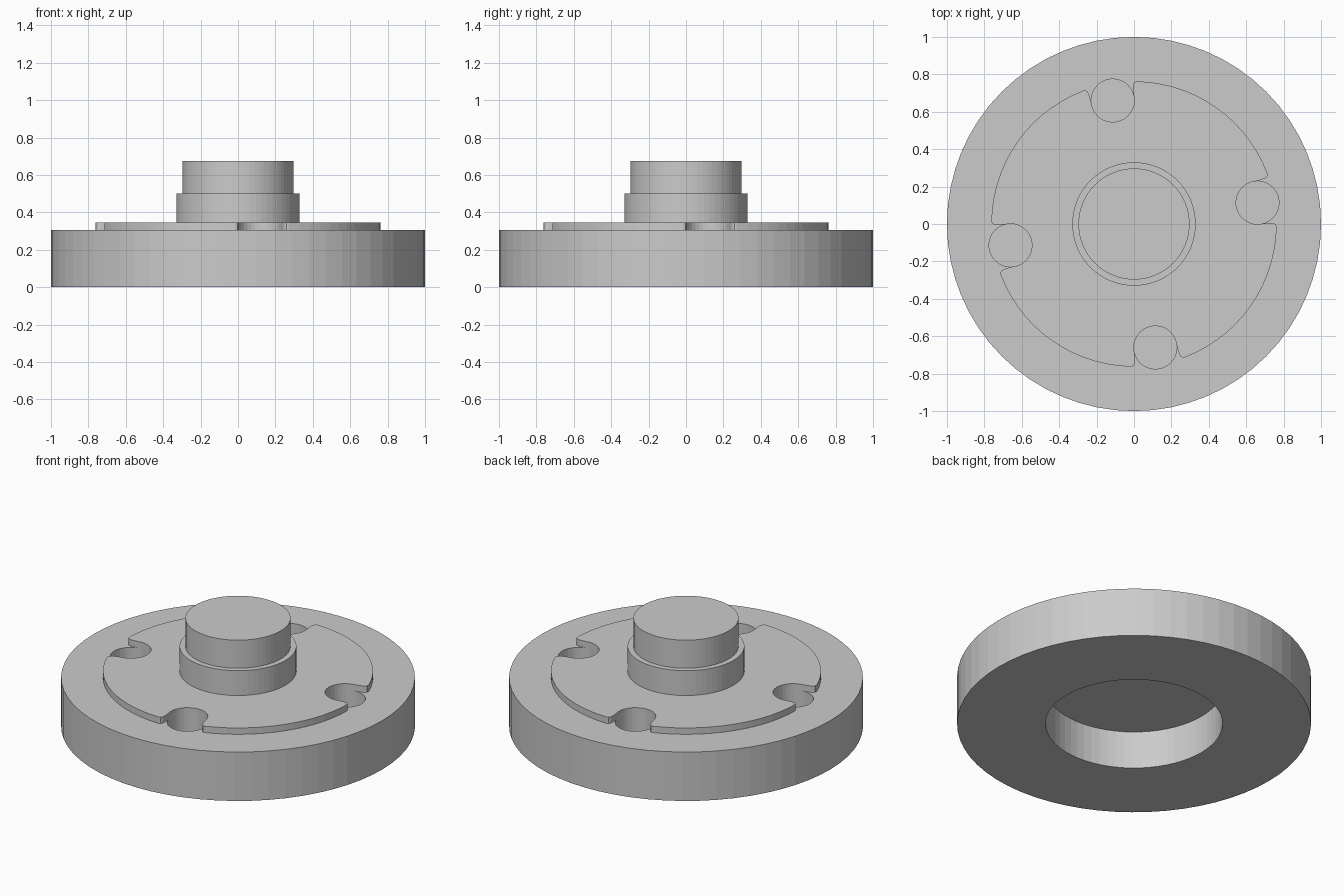
import bpy, bmesh
from math import sin, cos, pi, radians, atan2, hypot

if "Cube" in bpy.data.objects:
    bpy.data.objects.remove(bpy.data.objects["Cube"])

SIDES = 64
PLATE_R = 0.763
POCKET_DIST, POCKET_R = 0.67, 0.115
POCKET_ANGLES = [radians(9.8 + 90 * k) for k in range(4)]


def finish(bm, name):
    bmesh.ops.recalc_face_normals(bm, faces=bm.faces)
    mesh = bpy.data.meshes.new(name)
    bm.to_mesh(mesh)
    bm.free()
    obj = bpy.data.objects.new(name, mesh)
    bpy.context.collection.objects.link(obj)
    return obj


def prism(name, outline, z0, z1):
    """Extrude a flat outline from z0 up to z1."""
    bm = bmesh.new()
    face = bm.faces.new([bm.verts.new((x, y, z0)) for x, y in outline])
    top = bmesh.ops.extrude_face_region(bm, geom=[face])["geom"]
    verts = [v for v in top if isinstance(v, bmesh.types.BMVert)]
    bmesh.ops.translate(bm, verts=verts, vec=(0, 0, z1 - z0))
    return finish(bm, name)


def circle(r, cx=0, cy=0, n=SIDES):
    return [(cx + r * cos(2 * pi * i / n), cy + r * sin(2 * pi * i / n)) for i in range(n)]


def boolean(target, other, operation):
    mod = target.modifiers.new(operation.title(), "BOOLEAN")
    mod.operation, mod.object, mod.solver = operation, other, "EXACT"
    bpy.context.view_layer.objects.active = target
    bpy.ops.object.modifier_apply(modifier=mod.name)
    bpy.data.objects.remove(other)


# Raised plate outline: four arcs separated by flared notches
half_notch = [(0.67, 0.1135), (0.70, 0.1165), (0.722, 0.119), (0.738, 0.124),
              (0.747, 0.133), (0.749, 0.1455)]
notch = [(u, -v) for u, v in reversed(half_notch)] + half_notch
lip = atan2(half_notch[-1][1], half_notch[-1][0])
outline = []
for a in POCKET_ANGLES:
    outline += [(u * cos(a) - v * sin(a), u * sin(a) + v * cos(a)) for u, v in notch]
    start, span = a + lip, pi / 2 - 2 * lip
    outline += [(PLATE_R * cos(start + span * i / 14), PLATE_R * sin(start + span * i / 14))
                for i in range(1, 14)]

# Main disc with plate and stepped hub joined on
body = prism("flange_body", circle(1.0), 0, 0.305)
boolean(body, prism("raised_plate", outline, 0.27, 0.345), "UNION")
boolean(body, prism("hub_step", circle(0.33), 0.28, 0.50), "UNION")
boolean(body, prism("hub_top", circle(0.297), 0.29, 0.675), "UNION")

# Underside recess
boolean(body, prism("recess_cutter", circle(0.5), -0.1, 0.235), "DIFFERENCE")

# Four blind round pockets
for a in POCKET_ANGLES:
    hole = circle(POCKET_R, POCKET_DIST * cos(a), POCKET_DIST * sin(a), 32)
    boolean(body, prism("pocket_cutter", hole, 0.1, 0.6), "DIFFERENCE")
